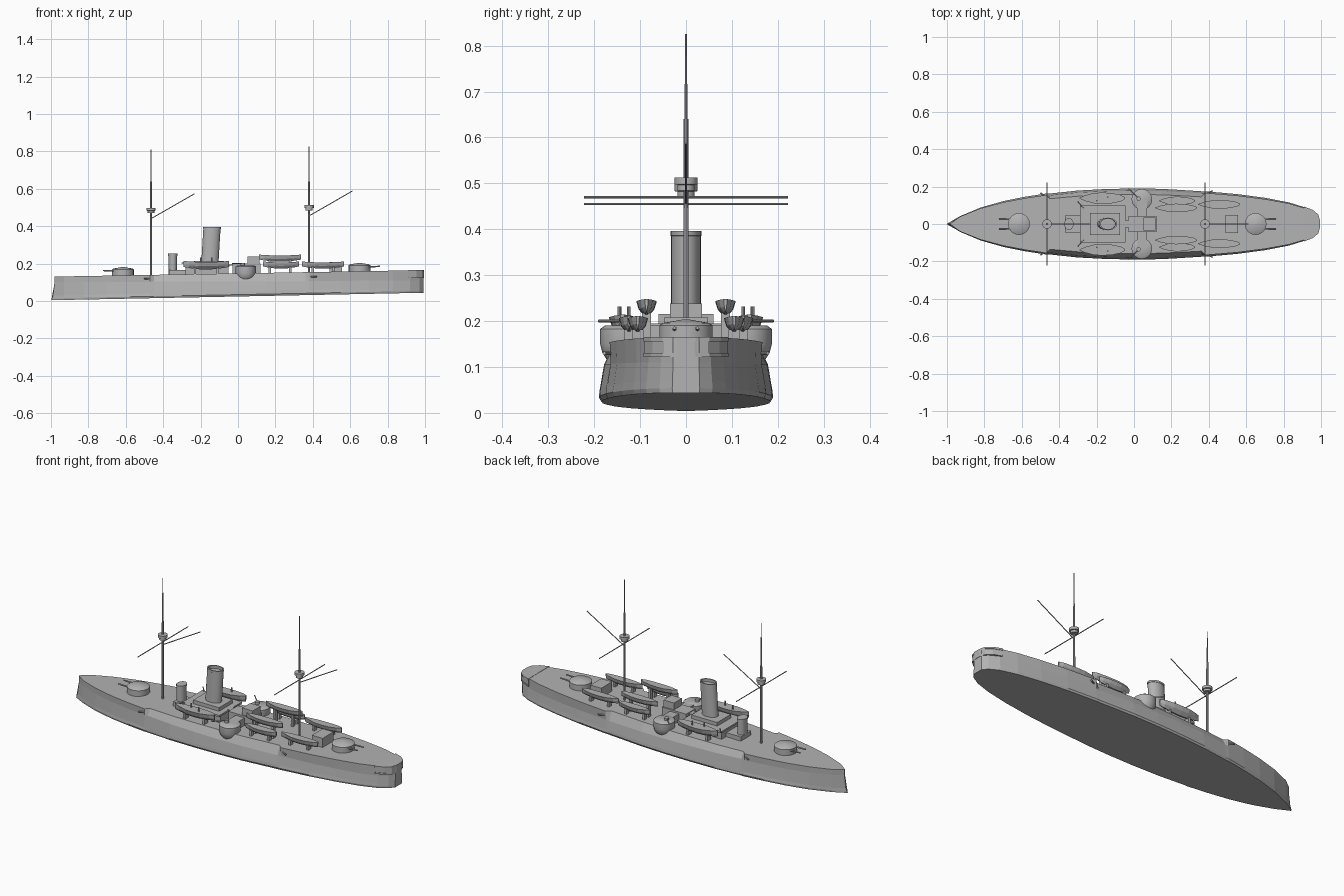
import bpy, bmesh, math
from mathutils import Vector

cube = bpy.data.objects.get("Cube")
if cube:
    bpy.data.objects.remove(cube, do_unlink=True)

grey = bpy.data.materials.new("warship grey")
grey.use_nodes = True
grey.diffuse_color = (0.45, 0.45, 0.45, 1)
grey.node_tree.nodes["Principled BSDF"].inputs["Base Color"].default_value = (0.45, 0.45, 0.45, 1)


def deck(x):
    return 0.1475 + 0.0175 * x


def finish(name, bm, smooth=False):
    bmesh.ops.recalc_face_normals(bm, faces=bm.faces)
    me = bpy.data.meshes.new(name)
    bm.to_mesh(me)
    bm.free()
    me.materials.append(grey)
    ob = bpy.data.objects.new(name, me)
    bpy.context.collection.objects.link(ob)
    if smooth:
        bpy.ops.object.select_all(action='DESELECT')
        ob.select_set(True)
        bpy.context.view_layer.objects.active = ob
        bpy.ops.object.shade_smooth_by_angle(angle=math.radians(40))
    return ob


def loft(name, rings, smooth=False):
    """Skin a list of closed rings and cap both ends."""
    bm = bmesh.new()
    rows = [[bm.verts.new(p) for p in ring] for ring in rings]
    n = len(rows[0])
    for a, b in zip(rows, rows[1:]):
        for i in range(n):
            j = (i + 1) % n
            bm.faces.new((a[i], a[j], b[j], b[i]))
    bm.faces.new(rows[0])
    bm.faces.new(rows[-1])
    return finish(name, bm, smooth)


def box(name, x0, x1, y0, y1, z0, z1):
    def ring(z):
        return [(x0, y0, z), (x1, y0, z), (x1, y1, z), (x0, y1, z)]
    return loft(name, [ring(z0), ring(z1)])


def turned(name, x, y, profile, sides=20, stretch=1.0, rake=0.0):
    """Upright round part from (radius, height) pairs."""
    z0 = profile[0][1]
    turn = [2 * math.pi * i / sides for i in range(sides)]
    return loft(name, [[(x + r * math.cos(t) + rake * (z - z0), y + stretch * r * math.sin(t), z)
                        for t in turn] for r, z in profile], True)


def rod(name, a, b, r0, r1=None, sides=8):
    a, b = Vector(a), Vector(b)
    q = (b - a).to_track_quat('Z', 'Y')
    r1 = r0 if r1 is None else r1
    turn = [2 * math.pi * i / sides for i in range(sides)]
    return loft(name, [[p + q @ Vector((r * math.cos(t), r * math.sin(t), 0)) for t in turn]
                       for p, r in ((a, r0), (b, r1))], True)


def boat(name, x, y, z, length, width, height):
    rings = []
    for s, w in ((-1, 0.06), (-0.75, 0.5), (-0.35, 0.93), (0, 1), (0.4, 0.93), (0.8, 0.6), (1, 0.15)):
        px, h = x + s * length / 2, w * width / 2
        top = z + height * (1 + 0.15 * s * s)
        keel = z + height * 0.35 * s * s
        bilge = z + height * (0.45 + 0.2 * s * s)
        rings.append([(px, y - h, top), (px, y - h * 0.75, bilge), (px, y - h * 0.15, keel),
                      (px, y + h * 0.15, keel), (px, y + h * 0.75, bilge), (px, y + h, top)])
    return loft(name, rings)


# Hull: half widths along the length, with a tumblehome middle
stations = [(-0.998, 0.003), (-0.93, 0.042), (-0.82, 0.088), (-0.7, 0.122), (-0.58, 0.146),
            (-0.47, 0.163), (-0.3, 0.179), (-0.15, 0.187), (0, 0.19), (0.15, 0.188),
            (0.38, 0.175), (0.55, 0.16), (0.7, 0.14), (0.83, 0.115), (0.92, 0.087),
            (0.97, 0.058), (0.992, 0.03)]


def hull_ring(x, w, middle):
    t = (x + 1) / 2
    keel = 0.004 + 0.04 * t
    belt = 0.028 + 0.043 * t
    if middle:
        levels = ((0.97, keel), (1, keel + 0.01), (0.99, belt), (0.94, 0.105), (0.83, deck(x)))
    else:
        levels = ((0.97, keel), (1, keel + 0.01), (0.98, belt), (0.94, 0.1 + 0.01 * t), (0.95, deck(x)))
    side = []
    for k, z in levels:
        ram = 0.018 * min(1, (z - keel) / 0.05) if x < -0.99 else 0
        side.append((x + ram, w * k, z))
    return side + [(px, -y, z) for px, y, z in reversed(side)]


rings = []
for x, w in stations:
    if x == -0.47:
        rings += [hull_ring(x, w, False), hull_ring(x + 0.02, w, True)]
    elif x == 0.38:
        rings += [hull_ring(x - 0.02, w, True), hull_ring(x, w, False)]
    else:
        rings.append(hull_ring(x, w, -0.47 < x < 0.38))
loft("hull", rings)

# Stern gallery: a curved balcony with a roof
for name, z0, z1, grow in (("gallery_floor", 0.122, 0.13, 0.006), ("gallery_wall", 0.13, 0.155, 0.003),
                           ("gallery_roof", 0.155, 0.165, 0.006)):
    outline = [(0.91, 0.087), (0.955, 0.07), (0.985, 0.045), (0.994, 0.015)]
    outline = [(x, y + grow) for x, y in outline]
    outline += [(x, -y) for x, y in reversed(outline)]
    loft(name, [[(x, y, z) for x, y in outline] for z in (z0, z1)])

# Main gun turrets
for name, x, way in (("fore", -0.615, -1), ("aft", 0.65, 1)):
    z = deck(x)
    turned(name + "_turret", x, 0, [(0.058, z - 0.01), (0.058, z + 0.032), (0.05, z + 0.037), (0.004, z + 0.045)], 24)
    for y in (-0.025, 0.025):
        rod(name + "_main_gun", (x + way * 0.04, y, z + 0.024), (x + way * 0.108, y, z + 0.026), 0.005, 0.0035)

# Masts with fighting tops, yards and gaffs
for name, x, top, tall in (("fore", -0.465, 0.47, 0.81), ("aft", 0.38, 0.485, 0.825)):
    rod(name + "_mast", (x, 0, deck(x) - 0.01), (x, 0, 0.64), 0.006, 0.005)
    rod(name + "_topmast", (x, 0, 0.6), (x, 0, tall), 0.0035, 0.002)
    turned(name + "_fighting_top", x, 0, [(0.019, top), (0.019, top + 0.012), (0.025, top + 0.013),
                                          (0.025, top + 0.028)], 16)
    rod(name + "_yard", (x, -0.222, top - 0.015), (x, 0.222, top - 0.015), 0.0025)
    rod(name + "_gaff", (x, 0, top - 0.03), (x + 0.232, 0, top + 0.103), 0.0025)

# Funnel, conning tower and forward superstructure
box("forward_deckhouse", -0.28, -0.05, -0.085, 0.085, 0.13, 0.185)
box("boat_deck", -0.29, -0.045, -0.1, 0.1, 0.185, 0.195)
box("funnel_house", -0.235, -0.075, -0.06, 0.06, 0.195, 0.215)
turned("funnel", -0.15, 0, [(0.046, 0.21), (0.046, 0.385), (0.048, 0.386), (0.048, 0.396), (0.04, 0.396),
                            (0.04, 0.38)], 24, 0.7, 0.06)
turned("conning_tower", -0.348, 0, [(0.023, 0.13), (0.023, 0.24), (0.025, 0.241), (0.025, 0.253)], 20, 1.3)
box("conning_base", -0.37, -0.28, -0.045, 0.045, 0.13, 0.165)

# Midship bridge and aft houses
box("midship_house", -0.03, 0.12, -0.042, 0.042, 0.14, 0.2)
box("cross_bridge", 0.015, 0.07, -0.13, 0.13, 0.14, 0.19)
box("walkway", -0.05, 0.015, -0.02, 0.02, 0.19, 0.196)
box("signal_house", 0.05, 0.115, -0.035, 0.035, 0.2, 0.238)
box("aft_house", 0.49, 0.557, -0.048, 0.048, 0.15, 0.208)

for side, s in (("right", -1), ("left", 1)):
    # Gun sponsons bulging from the side
    turned(side + "_sponson", 0.042, s * 0.132, [(0.012, 0.095), (0.035, 0.108), (0.05, 0.13), (0.055, 0.15),
                                                 (0.055, 0.183), (0.045, 0.19)], 20)
    rod(side + "_sponson_gun", (0.02, s * 0.14, 0.2), (-0.03, s * 0.19, 0.2), 0.003)
    turned(side + "_gun_mount", 0.025, s * 0.135, [(0.012, 0.188), (0.012, 0.203)], 10)
    # Corner casemate guns
    rod(side + "_fore_casemate_gun", (-0.44, s * 0.13, 0.12), (-0.5, s * 0.165, 0.12), 0.004)
    rod(side + "_aft_casemate_gun", (0.35, s * 0.14, 0.13), (0.42, s * 0.178, 0.13), 0.004)
    # Ship's boats and their supports
    boat(side + "_fore_boat", -0.17, s * 0.138, 0.168, 0.245, 0.06, 0.04)
    boat(side + "_upper_boat", 0.225, s * 0.086, 0.21, 0.225, 0.045, 0.033)
    boat(side + "_lower_boat", 0.23, s * 0.124, 0.173, 0.19, 0.045, 0.033)
    boat(side + "_aft_boat", 0.455, s * 0.105, 0.173, 0.225, 0.045, 0.033)
    for x in (0.17, 0.28):
        box(side + "_upper_boat_stand", x - 0.006, x + 0.006, s * 0.086 - 0.01, s * 0.086 + 0.01, 0.14, 0.218)
        box(side + "_lower_boat_stand", x - 0.006, x + 0.006, s * 0.124 - 0.01, s * 0.124 + 0.01, 0.14, 0.182)
    for x in (0.4, 0.51):
        box(side + "_aft_boat_stand", x - 0.006, x + 0.006, s * 0.105 - 0.012, s * 0.105 + 0.012, 0.145, 0.182)
    for x in (-0.23, -0.11):
        box(side + "_fore_boat_stand", x - 0.006, x + 0.006, s * 0.132 - 0.015, s * 0.132 + 0.015, 0.13, 0.178)
    # Ventilators and light guns
    for x, y in ((-0.2, 0.125), (-0.14, 0.145)):
        rod(side + "_boat_pipe", (x, s * y, 0.19), (x, s * y, 0.232), 0.004)
    rod(side + "_light_gun", (-0.27, s * 0.085, 0.2), (-0.3, s * 0.12, 0.203), 0.003)
